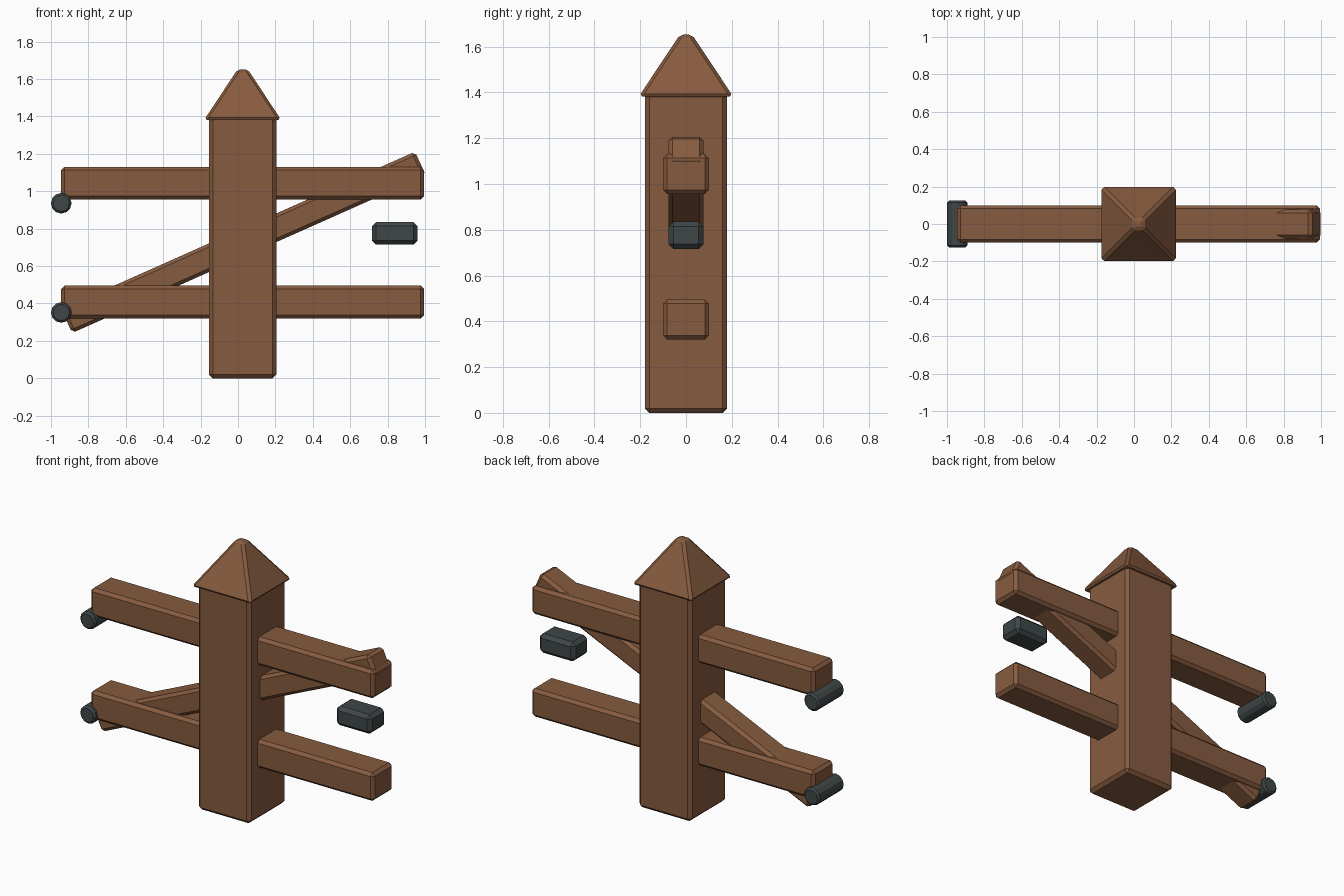
import bpy, bmesh, math
from mathutils import Matrix

if "Cube" in bpy.data.objects:
    bpy.data.objects.remove(bpy.data.objects["Cube"])


def flat_colour(name, rgb):
    m = bpy.data.materials.new(name)
    m.diffuse_color = (*rgb, 1)
    m.use_nodes = True
    m.node_tree.nodes["Principled BSDF"].inputs["Base Color"].default_value = m.diffuse_color
    return m


WOOD = flat_colour("brown wood", (0.24, 0.105, 0.05))
IRON = flat_colour("dark iron", (0.05, 0.062, 0.064))


def finish(name, bm, mat, location, rotation, bevel):
    """Chamfer all hard edges and store the mesh as a named object."""
    bmesh.ops.recalc_face_normals(bm, faces=bm.faces)
    edges = [e for e in bm.edges if e.calc_face_angle(0) > math.radians(40)]
    bmesh.ops.bevel(bm, geom=edges, offset=bevel, segments=1,
                    profile=0.5, affect='EDGES', clamp_overlap=True)
    me = bpy.data.meshes.new(name)
    bm.to_mesh(me)
    bm.free()
    me.materials.append(mat)
    ob = bpy.data.objects.new(name, me)
    ob.location, ob.rotation_euler = location, rotation
    bpy.context.collection.objects.link(ob)
    return ob


def beam(name, size, location, mat, bevel=0.018, rotation=(0, 0, 0)):
    bm = bmesh.new()
    bmesh.ops.create_cube(bm, size=1, matrix=Matrix.Diagonal((*size, 1)))
    return finish(name, bm, mat, location, rotation, bevel)


def cone(name, sides, r1, r2, depth, location, mat, bevel,
         rotation=(0, 0, 0), turn=0):
    bm = bmesh.new()
    bmesh.ops.create_cone(bm, cap_ends=True, segments=sides, radius1=r1,
                          radius2=r2, depth=depth,
                          matrix=Matrix.Rotation(turn, 4, 'Z'))
    return finish(name, bm, mat, location, rotation, bevel)


# Main post and its pyramid cap
POST_X = 0.025
beam("post", (0.36, 0.36, 1.40), (POST_X, 0, 0.70), WOOD, 0.02)
cone("post_cap", 4, 0.206 * math.sqrt(2), 0.027 * math.sqrt(2), 0.27,
     (POST_X, 0, 1.517), WOOD, 0.014, turn=math.pi / 4)

# Horizontal rails, each with a hinge pin at its left end
for label, rail_z, pin_z in (("lower", 0.408, 0.352), ("upper", 1.043, 0.936)):
    beam(label + "_rail", (1.94, 0.20, 0.175), (0.025, 0, rail_z), WOOD)
    cone(label + "_hinge_pin", 12, 0.055, 0.055, 0.25, (-0.945, 0, pin_z),
         IRON, 0.011, rotation=(math.pi / 2, 0, 0))

# Diagonal brace running through the post
beam("diagonal_brace", (2.07, 0.155, 0.14), (0.03, 0, 0.727), WOOD,
     rotation=(0, -math.radians(24), 0))

# Latch block near the right end
beam("latch_block", (0.245, 0.155, 0.12), (0.838, 0, 0.775), IRON, 0.022)
